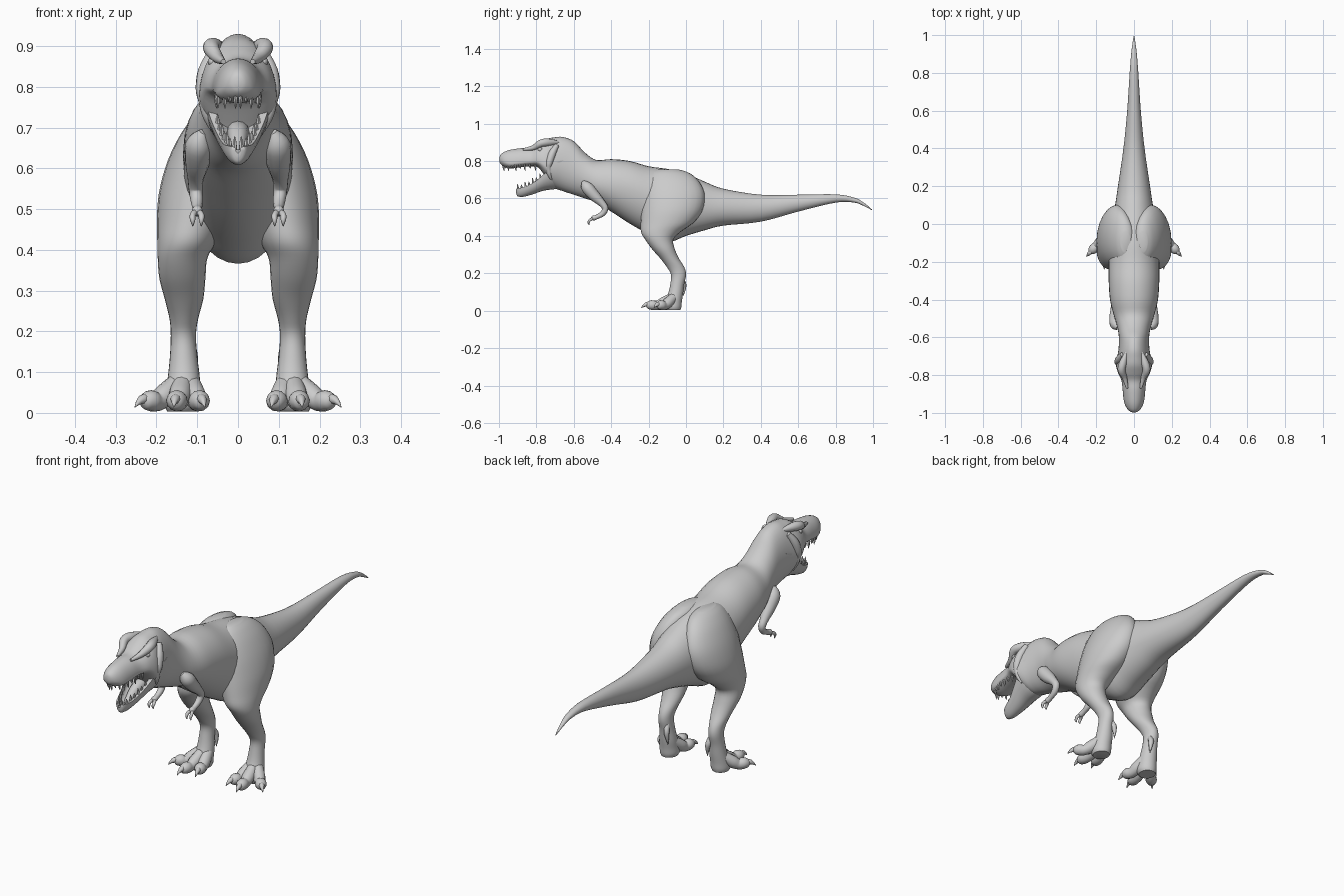
import bpy, bmesh, math
from mathutils import Vector

skin = bpy.data.materials.new("grey_skin")
skin.diffuse_color = (0.6, 0.6, 0.6, 1)


def spline(stations, steps=4):
    """Catmull-Rom refinement of a list of equal-length tuples."""
    out, n = [], len(stations)
    for i in range(n - 1):
        a, b = stations[max(i - 1, 0)], stations[i]
        c, d = stations[i + 1], stations[min(i + 2, n - 1)]
        for k in range(steps):
            t = k / steps
            out.append([0.5 * (2 * q + (r - p) * t + (2 * p - 5 * q + 4 * r - s) * t * t
                               + (3 * q - p - 3 * r + s) * t ** 3)
                        for p, q, r, s in zip(a, b, c, d)])
    return out + [list(stations[-1])]


def loft(name, parts, mirror=False):
    """Skin each list of rings in parts into one smooth object."""
    bm = bmesh.new()
    for rings in parts:
        vs = [[bm.verts.new((p[0], p[1], max(p[2], 0.002))) for p in r] for r in rings]
        n = len(vs[0])
        for a, b in zip(vs, vs[1:]):
            for i in range(n):
                bm.faces.new((a[i], a[(i + 1) % n], b[(i + 1) % n], b[i]))
        bm.faces.new(vs[0])
        bm.faces.new(vs[-1])
    bmesh.ops.recalc_face_normals(bm, faces=bm.faces)
    me = bpy.data.meshes.new(name)
    bm.to_mesh(me)
    bm.free()
    me.materials.append(skin)
    ob = bpy.data.objects.new(name, me)
    bpy.context.collection.objects.link(ob)
    if mirror:
        ob.modifiers.new("mirror", "MIRROR").use_mirror_merge = False
    bpy.ops.object.select_all(action='DESELECT')
    ob.select_set(True)
    bpy.context.view_layer.objects.active = ob
    bpy.ops.object.shade_smooth_by_angle(angle=math.radians(50))
    return ob


def tube(path, n=12, steps=4):
    """Rings around a path of (x, y, z, radius)."""
    pts = spline(path, steps)
    rings = []
    for i, p in enumerate(pts):
        t = Vector(pts[min(i + 1, len(pts) - 1)][:3]) - Vector(pts[max(i - 1, 0)][:3])
        t.normalize()
        u = t.cross(Vector((1, 0.13, 0.07))).normalized()
        v = t.cross(u)
        r = max(p[3], 0.0008)
        rings.append([Vector(p[:3]) + r * (math.cos(a) * u + math.sin(a) * v)
                      for a in (2 * math.pi * k / n for k in range(n))])
    return rings


def egg_ring(y, top, bot, w, f, n=32):
    """Upright slice whose widest level is at fraction f of its height."""
    zw = bot + f * (top - bot)
    ring = []
    for k in range(n):
        a = 2 * math.pi * k / n
        s = math.sin(a)
        ring.append((w * math.cos(a), y, zw + s * ((top - zw) if s > 0 else (zw - bot))))
    return ring


# Body, neck and skull in one skin: y, top, bottom, half width, widest level
body = [(0.995, .541, .537, .002, .5), (0.95, .578, .56, .009, .5), (0.9, .604, .578, .015, .5),
        (0.8, .622, .578, .023, .5), (0.6, .62, .53, .036, .5), (0.4, .62, .476, .056, .5),
        (0.2, .652, .455, .085, .48), (0.1, .69, .43, .1, .48), (0, .732, .4, .118, .48),
        (-0.1, .758, .366, .13, .5), (-0.2, .772, .41, .134, .55), (-0.3, .8, .465, .134, .55),
        (-0.4, .81, .53, .127, .5), (-0.48, .806, .58, .108, .45), (-0.54, .845, .6, .09, .45),
        (-0.6, .906, .62, .08, .45), (-0.66, .929, .64, .082, .45), (-0.71, .926, .66, .09, .4),
        (-0.75, .917, .715, .095, .3), (-0.79, .895, .765, .084, .25), (-0.83, .872, .772, .066, .25),
        (-0.88, .869, .768, .06, .25), (-0.94, .86, .76, .053, .28), (-0.975, .847, .772, .038, .35),
        (-0.993, .832, .787, .02, .45), (-0.998, .815, .803, .005, .5)]
loft("body", [[egg_ring(*s) for s in spline(body)]])

# Open lower jaw: y, rim, bottom, half width; hollow U section
jaw = [(-0.908, .65, .628, .008), (-0.9, .655, .612, .022), (-0.87, .66, .609, .036),
       (-0.82, .682, .622, .05), (-0.76, .73, .642, .07), (-0.7, .79, .65, .086),
       (-0.64, .81, .66, .076)]
rings = []
for y, top, bot, w in spline(jaw):
    h = top - bot
    arc = [math.pi * k / 12 for k in range(13)]
    ring = [(w * math.cos(a), y, top - h * math.sin(a)) for a in arc]
    ring += [(-.74 * w * math.cos(a), y, top - .55 * h * math.sin(a)) for a in arc]
    rings.append(ring)
loft("lower_jaw", [rings])
loft("tongue", [tube([(0, -.7, .69, .03), (0, -.77, .685, .026), (0, -.83, .652, .018),
                      (0, -.865, .641, .006)])])


# Teeth along both jaws
def tooth(x, y, z, length, lean=0):
    return tube([(x, y, z, .0062), (x, y + lean / 2, z + length * .6, .0045),
                 (x, y + lean, z + length, .0004)], 6, 2)


teeth = []
for i in range(9):
    t = i / 8
    x = .006 + .047 * math.sin(min(t * 1.5, 1) * math.pi / 2)
    y = -.978 + .17 * t ** 1.4
    teeth.append(tooth(x, y, .783, -.036 + .012 * (i % 2), .006))
for i in range(7):
    t = i / 6
    y = -.898 + .12 * t
    teeth.append(tooth(.008 + .042 * t ** .7, y, .645 + .055 * t ** 1.4, .034 - .008 * (i % 2), -.003))
loft("teeth", teeth, True)

# Brow horns, snout ridges, eyes and cheeks
loft("brow", [tube([(.04, -.68, .9, .008), (.058, -.735, .9, .02), (.066, -.775, .895, .02),
                    (.05, -.815, .872, .014), (.036, -.87, .862, .006)])], True)
loft("eye", [tube([(.052, -.79, .862, .001), (.056, -.785, .862, .01), (.062, -.78, .862, .012),
                   (.07, -.775, .862, .008), (.072, -.774, .862, .001)])], True)
loft("cheek", [tube([(.062, -.69, .885, .012), (.078, -.715, .84, .02), (.085, -.73, .795, .019),
                     (.083, -.735, .765, .014), (.076, -.73, .73, .012), (.068, -.72, .7, .004)])], True)

# Legs as level slices: z, inner x, outer x, front y, back y
leg = [(.755, .02, .07, -.15, -.04), (.735, .0, .1, -.19, .02), (.69, .0, .137, -.212, .07),
       (.62, .0, .172, -.228, .1), (.54, .0, .194, -.238, .09), (.47, .025, .199, -.242, .04),
       (.42, .052, .198, -.24, -.03), (.38, .075, .197, -.218, -.068), (.33, .08, .193, -.182, -.06),
       (.28, .085, .18, -.138, -.038), (.23, .098, .168, -.1, -.008), (.19, .103, .165, -.08, .0),
       (.14, .1, .167, -.084, -.01), (.09, .094, .172, -.096, -.016), (.05, .092, .178, -.115, -.022),
       (.02, .092, .18, -.12, -.025), (.004, .1, .174, -.11, -.03)]
rings = []
for z, xi, xo, yf, yb in spline(leg):
    cx, cy, rx, ry = (xi + xo) / 2, (yf + yb) / 2, (xo - xi) / 2, (yb - yf) / 2
    rings.append([(cx + rx * math.cos(a), cy + ry * math.sin(a), z)
                  for a in (2 * math.pi * k / 24 for k in range(24))])
loft("leg", [rings], True)

# Three toes per foot, each with a curved claw, plus a rear spur
toes, claws = [], []
for base, tip in [((.155, -.07), (.222, -.14)), ((.137, -.08), (.152, -.195)), ((.115, -.07), (.092, -.165))]:
    b, e = Vector(base), Vector(tip)
    d = (e - b).normalized()

    def at(s, z, r):
        p = b + d * s
        return (p.x, p.y, z, r)
    L = (e - b).length
    toes.append(tube([at(-.01, .075, .024), at(L * .35, .044, .028), at(L * .65, .028, .024),
                      at(L * .9, .03, .026), at(L + .01, .026, .018), at(L + .018, .024, .004)]))
    claws.append(tube([at(L - .01, .036, .012), at(L + .015, .034, .012), at(L + .032, .026, .007),
                       at(L + .045, .014, .001)], 8))
loft("toes", toes, True)
loft("toe_claws", claws, True)
loft("rear_spur", [tube([(.118, -.03, .18, .01), (.112, -.012, .145, .013), (.108, -.01, .115, .009),
                         (.106, -.014, .08, .001)], 8)], True)

# Small bent arms with two clawed fingers
loft("arm", [tube([(.085, -.55, .69, .01), (.096, -.53, .66, .032), (.1, -.49, .615, .03),
                   (.104, -.45, .575, .02), (.104, -.432, .547, .017), (.101, -.445, .52, .015),
                   (.1, -.475, .502, .012), (.1, -.498, .494, .013), (.1, -.505, .49, .004)])], True)
loft("fingers", [tube([(.1, -.488, .496, .008), (x, -.512, .486, .0075), (x, -.521, .472, .006),
                       (x, -.518, .458, .001)], 8) for x in (.09, .111)], True)
